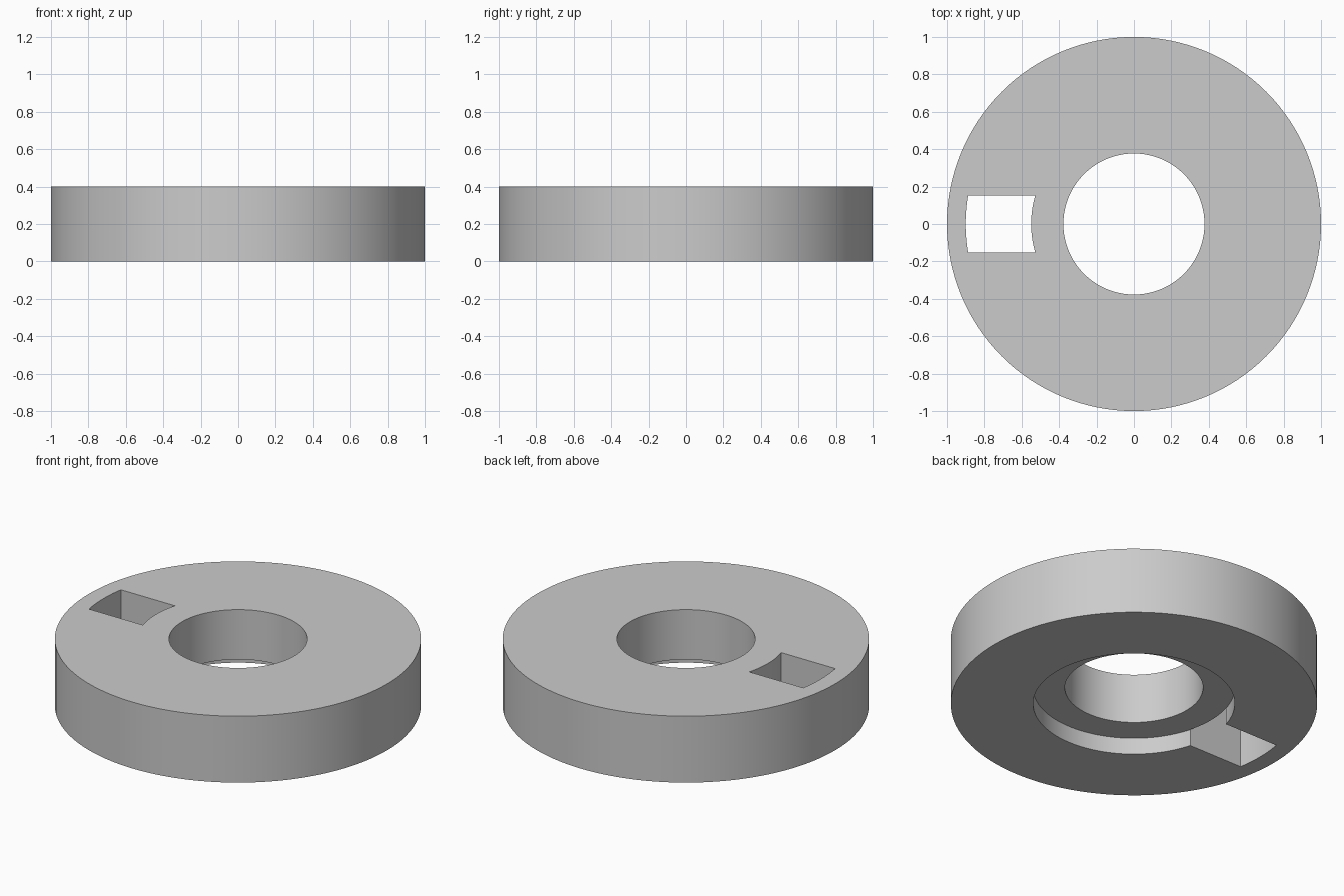
import bpy, bmesh, math

HEIGHT = 0.4
SEGMENTS = 128

cube = bpy.data.objects.get("Cube")
if cube:
    bpy.data.objects.remove(cube, do_unlink=True)

grey = bpy.data.materials.new("plain grey")
grey.use_nodes = True
colour = (0.6, 0.6, 0.6, 1)
grey.diffuse_color = colour
grey.node_tree.nodes["Principled BSDF"].inputs["Base Color"].default_value = colour


def prism(name, outline, bottom, top):
    """Extrude a counter-clockwise outline between two heights."""
    bm = bmesh.new()
    face = bm.faces.new([bm.verts.new((x, y, bottom)) for x, y in outline])
    extruded = bmesh.ops.extrude_face_region(bm, geom=[face])["geom"]
    verts = [v for v in extruded if isinstance(v, bmesh.types.BMVert)]
    bmesh.ops.translate(bm, verts=verts, vec=(0, 0, top - bottom))
    bmesh.ops.recalc_face_normals(bm, faces=bm.faces)
    mesh = bpy.data.meshes.new(name)
    bm.to_mesh(mesh)
    bm.free()
    mesh.materials.append(grey)
    obj = bpy.data.objects.new(name, mesh)
    bpy.context.collection.objects.link(obj)
    return obj


def circle(radius):
    steps = [math.tau * i / SEGMENTS for i in range(SEGMENTS)]
    return [(radius * math.cos(a), radius * math.sin(a)) for a in steps]


def arc(radius, half_width, count=10):
    """Arc on the right-hand (-x) side, limited by a half width in y."""
    half = math.asin(half_width / radius)
    angles = [half * (2 * i / count - 1) for i in range(count + 1)]
    return [(-radius * math.cos(a), radius * math.sin(a)) for a in angles]


# Round body
ring = prism("ring_body", circle(1), 0, HEIGHT)

# Centre bore, recess underneath and through slot with curved ends
cutters = [
    prism("bore_cutter", circle(0.377), -0.2, HEIGHT + 0.2),
    prism("recess_cutter", circle(0.55), -0.2, 0.1),
    prism("slot_cutter", arc(0.9, 0.152) + arc(0.549, 0.152)[::-1],
          -0.3, HEIGHT + 0.3),
]
bpy.ops.object.select_all(action='DESELECT')
bpy.context.view_layer.objects.active = ring
ring.select_set(True)
for cutter in cutters:
    cutter.hide_render = True
    cut = ring.modifiers.new(cutter.name, 'BOOLEAN')
    cut.operation = 'DIFFERENCE'
    cut.solver = 'EXACT'
    cut.object = cutter
    bpy.ops.object.modifier_apply(modifier=cut.name)
    bpy.data.objects.remove(cutter, do_unlink=True)

# Smooth round walls with crisp rims
bpy.ops.object.shade_smooth_by_angle(angle=math.radians(30))
